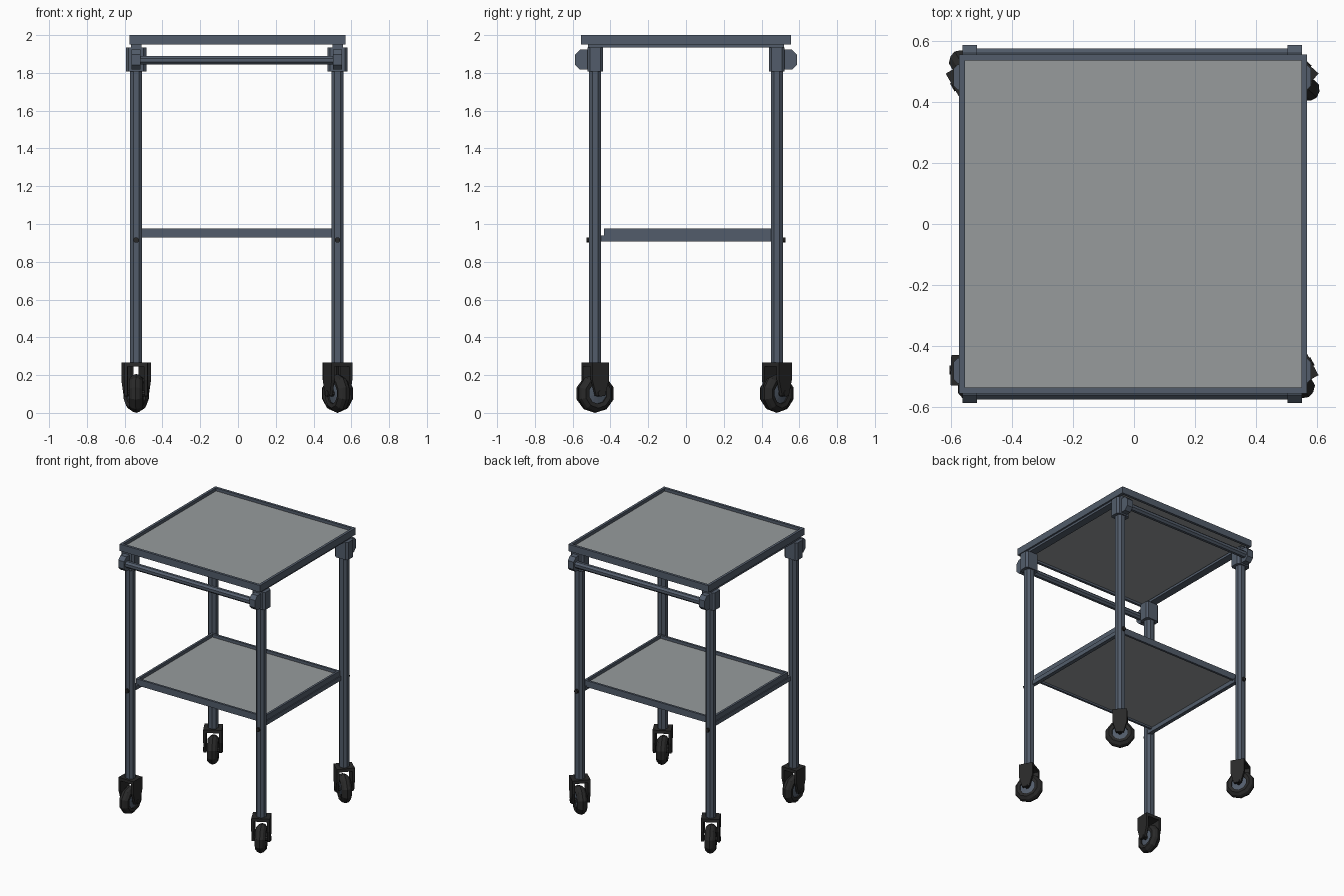
import bpy, bmesh, math
from mathutils import Matrix, Vector

if "Cube" in bpy.data.objects:
    bpy.data.objects.remove(bpy.data.objects["Cube"])


def material(name, rgb):
    m = bpy.data.materials.new(name)
    m.diffuse_color = (*rgb, 1)
    m.use_nodes = True
    m.node_tree.nodes["Principled BSDF"].inputs["Base Color"].default_value = m.diffuse_color
    return m


FRAME = material("slate metal", (0.085, 0.108, 0.145))
PANEL = material("grey panel", (0.31, 0.33, 0.335))
BLACK = material("black rubber", (0.022, 0.022, 0.022))
CX = -0.006  # frame centre in x
LEG_X, LEG_Y = 0.533, 0.481


def finish(name, bm, mat):
    bmesh.ops.recalc_face_normals(bm, faces=bm.faces)
    me = bpy.data.meshes.new(name)
    bm.to_mesh(me)
    bm.free()
    me.materials.append(mat)
    ob = bpy.data.objects.new(name, me)
    bpy.context.collection.objects.link(ob)
    return ob


def box(name, lo, hi, mat):
    bm = bmesh.new()
    lo, hi = Vector(lo), Vector(hi)
    bmesh.ops.create_cube(bm, size=1)
    for v in bm.verts:
        v.co = (lo + hi) / 2 + Vector(a * b for a, b in zip(v.co, hi - lo))
    return finish(name, bm, mat)


def prism(name, pts, base, axis, length, mat):
    """Extrude a closed profile; axis 'z' uses (x, y), 'x' uses (y, z), 'y' uses (x, z)."""
    place = {'z': lambda p, h: (p[0], p[1], h), 'x': lambda p, h: (h, p[0], p[1]),
             'y': lambda p, h: (p[0], h, p[1])}[axis]
    bm = bmesh.new()
    rings = [[bm.verts.new(Vector(place(p, h)) + Vector(base)) for p in pts] for h in (0, length)]
    n = len(pts)
    for i in range(n):
        j = (i + 1) % n
        bm.faces.new((rings[0][i], rings[0][j], rings[1][j], rings[1][i]))
    bm.faces.new(rings[0])
    bm.faces.new(rings[1])
    return finish(name, bm, mat)


def chamfered(w, d, c):
    w, d = w / 2, d / 2
    return [(w - c, -d), (w, -d + c), (w, d - c), (w - c, d),
            (-w + c, d), (-w, d - c), (-w, -d + c), (-w + c, -d)]


def tray(name, x0, x1, y0, y1, z0, z1, t, drop):
    # raised rim as four bars around a flat panel
    box(name + "_rim_left", (x0, y0, z0), (x0 + t, y1, z1), FRAME)
    box(name + "_rim_right", (x1 - t, y0, z0), (x1, y1, z1), FRAME)
    box(name + "_rim_front", (x0 + t, y0, z0), (x1 - t, y0 + t, z1), FRAME)
    box(name + "_rim_back", (x0 + t, y1 - t, z0), (x1 - t, y1, z1), FRAME)
    box(name + "_panel", (x0 + t, y0 + t, z1 - drop - 0.012),
        (x1 - t, y1 - t, z1 - drop), PANEL)


def lathe(name, profile, n, mat, mw):
    """Closed ring profile (radius, x) spun around the local x axis."""
    bm = bmesh.new()
    rings = []
    for k in range(n):
        a = 2 * math.pi * (k + 0.5) / n
        rings.append([bm.verts.new(mw @ Vector((x, r * math.cos(a), r * math.sin(a))))
                      for r, x in profile])
    m = len(profile)
    for k in range(n):
        p, q = rings[k], rings[(k + 1) % n]
        for i in range(m):
            j = (i + 1) % m
            bm.faces.new((p[i], p[j], q[j], q[i]))
    return finish(name, bm, mat)


def caster(tag, x, y, roll):
    # local x is the axle, local y the rolling direction
    mw = Matrix.Translation((x, y, 0)) @ Matrix.Rotation(math.radians(roll - 90), 4, 'Z')
    up = mw @ Matrix.Translation((0, 0, 0.103))
    # tyre and hub
    lathe("tyre_" + tag, [(0.055, -0.032), (0.078, -0.036), (0.096, -0.02), (0.103, 0),
                          (0.096, 0.02), (0.078, 0.036), (0.055, 0.032)], 10, BLACK, up)
    lathe("hub_" + tag, [(0.001, -0.022), (0.02, -0.028), (0.058, -0.022), (0.058, 0.022),
                         (0.02, 0.028), (0.001, 0.022)], 10, FRAME, up)
    # fork: crown plate and two tapered arms
    crown = box("fork_crown_" + tag, (-0.062, -0.05, 0.245), (0.062, 0.05, 0.268), BLACK)
    crown.data.transform(mw)
    arm = [(-0.05, 0.268), (0.05, 0.268), (0.05, 0.175), (0.026, 0.09),
           (-0.026, 0.09), (-0.05, 0.175)]
    for side, s in (("a", -0.062), ("b", 0.044)):
        prism("fork_arm_%s_%s" % (side, tag), arm, (s, 0, 0), 'x', 0.018, BLACK).data.transform(mw)
    ax = prism("axle_" + tag, chamfered(0.03, 0.03, 0.009), (-0.066, 0, 0.103), 'x', 0.132, BLACK)
    ax.data.transform(mw)


# top and lower trays
tray("top_tray", -0.574, 0.568, -0.556, 0.556, 1.95, 2.0, 0.019, 0.022)
tray("lower_shelf", CX - 0.522, CX + 0.522, -0.434, 0.45, 0.929, 0.976, 0.016, 0.022)

rolls = {(-1, -1): -92, (1, -1): -62, (-1, 1): -60, (1, 1): -42}
for sx, tx in ((-1, "left"), (1, "right")):
    x = CX + sx * LEG_X
    # rails under both trays, running front to back
    box("top_rail_" + tx, (x - 0.028, -0.52, 1.934), (x + 0.028, 0.52, 1.952), FRAME)
    xr = CX + sx * 0.515
    box("lower_rail_" + tx, (xr - 0.014, -0.46, 0.907), (xr + 0.014, 0.46, 0.938), FRAME)
    for sy, ty in ((-1, "front"), (1, "back")):
        y, tag = sy * LEG_Y, ty + "_" + tx
        # tubular leg and corner block
        prism("leg_" + tag, chamfered(0.064, 0.064, 0.017), (x, y, 0.262), 'z', 1.6, FRAME)
        prism("corner_block_" + tag, chamfered(0.107, 0.083, 0.014), (x, y, 1.807), 'z',
              0.128, FRAME)
        # handle socket
        prism("handle_socket_" + tag, chamfered(0.106, 0.106, 0.026),
              (x - 0.024, sy * 0.534, 1.87), 'x', 0.048, FRAME)
        # shelf bolt
        prism("shelf_bolt_" + tag, chamfered(0.028, 0.028, 0.008),
              (x, sy * 0.518 - 0.008, 0.915), 'y', 0.016, BLACK)
        caster(tag, x, y, rolls[sx, sy])

# handle bars at front and back
for sy, ty in ((-1, "front"), (1, "back")):
    prism("handle_bar_" + ty, chamfered(0.046, 0.046, 0.0135),
          (CX - 0.53, sy * 0.552, 1.867), 'x', 1.06, FRAME)
